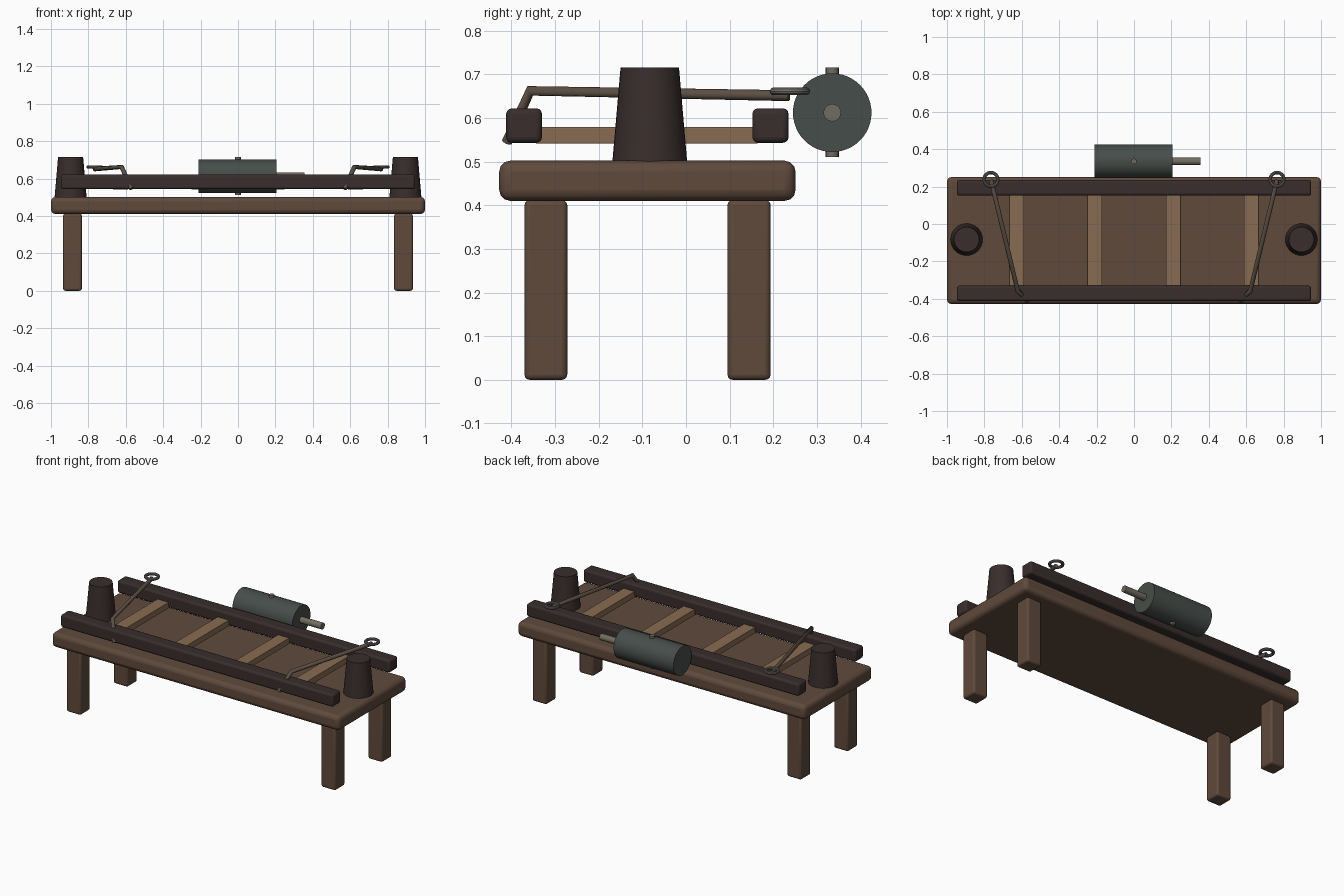
import bpy, math

if "Cube" in bpy.data.objects:
    bpy.data.objects.remove(bpy.data.objects["Cube"])

def mat(name, r, g, b):
    m = bpy.data.materials.new(name)
    m.diffuse_color = (r, g, b, 1)
    m.use_nodes = True
    m.node_tree.nodes["Principled BSDF"].inputs["Base Color"].default_value = m.diffuse_color
    return m

WOOD = mat("brown_wood", 0.115, 0.068, 0.045)
DARK = mat("dark_wood", 0.040, 0.027, 0.025)
PALE = mat("pale_wood", 0.25, 0.15, 0.085)
IRON = mat("iron", 0.062, 0.075, 0.068)
ROD = mat("rod", 0.105, 0.078, 0.058)
STEEL = mat("steel", 0.17, 0.15, 0.12)
RING = mat("ring", 0.16, 0.155, 0.14)

def finish(name, m):
    ob = bpy.context.object
    ob.name = name
    ob.data.materials.append(m)
    bpy.ops.object.shade_smooth_by_angle(angle=math.radians(35))
    return ob

def box(name, x, y, z, m, bevel=0.0):
    """Box from (min, max) pairs, with rounded edges."""
    bpy.ops.mesh.primitive_cube_add(size=1, location=[sum(p) / 2 for p in (x, y, z)])
    bpy.context.object.scale = [p[1] - p[0] for p in (x, y, z)]
    bpy.ops.object.transform_apply(location=False, rotation=False, scale=True)
    ob = finish(name, m)
    if bevel:
        b = ob.modifiers.new("bevel", 'BEVEL')
        b.width, b.segments = bevel, 3
    return ob

def cyl(name, loc, r1, r2, length, m, rot=(0, 0, 0), sides=32):
    bpy.ops.mesh.primitive_cone_add(vertices=sides, radius1=r1, radius2=r2,
                                    depth=length, location=loc, rotation=rot)
    return finish(name, m)

# Table
box("table_top", (-1, 1), (-0.428, 0.251), (0.41, 0.502), WOOD, 0.025)
for s, side in ((-1, "left"), (1, "right")):
    x = s * 0.885
    box(f"front_leg_{side}", (x - .05, x + .05), (-0.37, -0.272), (0, 0.412), WOOD, 0.012)
    box(f"back_leg_{side}", (x - .05, x + .05), (0.095, 0.194), (0, 0.412), WOOD, 0.012)

# Long rails and cross slats
box("front_rail", (-0.947, 0.947), (-0.412, -0.33), (0.543, 0.622), DARK, 0.013)
box("back_rail", (-0.947, 0.947), (0.152, 0.235), (0.543, 0.622), DARK, 0.013)
for i, x in enumerate((-0.628, -0.21, 0.21, 0.628)):
    box(f"slat_{i + 1}", (x - .04, x + .04), (-0.345, 0.165), (0.541, 0.579), PALE, 0.003)

# Tapered end posts
for s, side in ((-1, "left"), (1, "right")):
    cyl(f"post_{side}", (s * 0.895, -0.083, 0.6055), 0.086, 0.067, 0.219, DARK)

# Crank drum with axle and cross pin
X = (0, math.pi / 2, 0)
cyl("drum", (-0.002, 0.335, 0.612), 0.09, 0.09, 0.416, IRON, X, 48)
cyl("axle", (0.265, 0.335, 0.612), 0.02, 0.02, 0.18, STEEL, X, 20)
cyl("drum_pin", (0, 0.335, 0.613), 0.015, 0.015, 0.204, STEEL, sides=16)

# Bent rods with end rings
for s, side in ((-1, "left"), (1, "right")):
    cu = bpy.data.curves.new(f"rod_{side}", 'CURVE')
    cu.dimensions, cu.bevel_depth, cu.bevel_resolution = '3D', 0.0125, 3
    cu.use_fill_caps = True
    sp = cu.splines.new('POLY')
    pts = [(0.57, -0.41, 0.545), (0.622, -0.357, 0.662), (0.765, 0.236, 0.651)]
    sp.points.add(len(pts) - 1)
    for p, (x, y, z) in zip(sp.points, pts):
        p.co = (s * x, y, z, 1)
    cu.materials.append(ROD)
    bpy.context.collection.objects.link(bpy.data.objects.new(f"rod_{side}", cu))
    bpy.ops.mesh.primitive_torus_add(location=(s * 0.765, 0.238, 0.661), major_radius=0.037,
                                     minor_radius=0.009, major_segments=32, minor_segments=10)
    finish(f"ring_{side}", RING)
